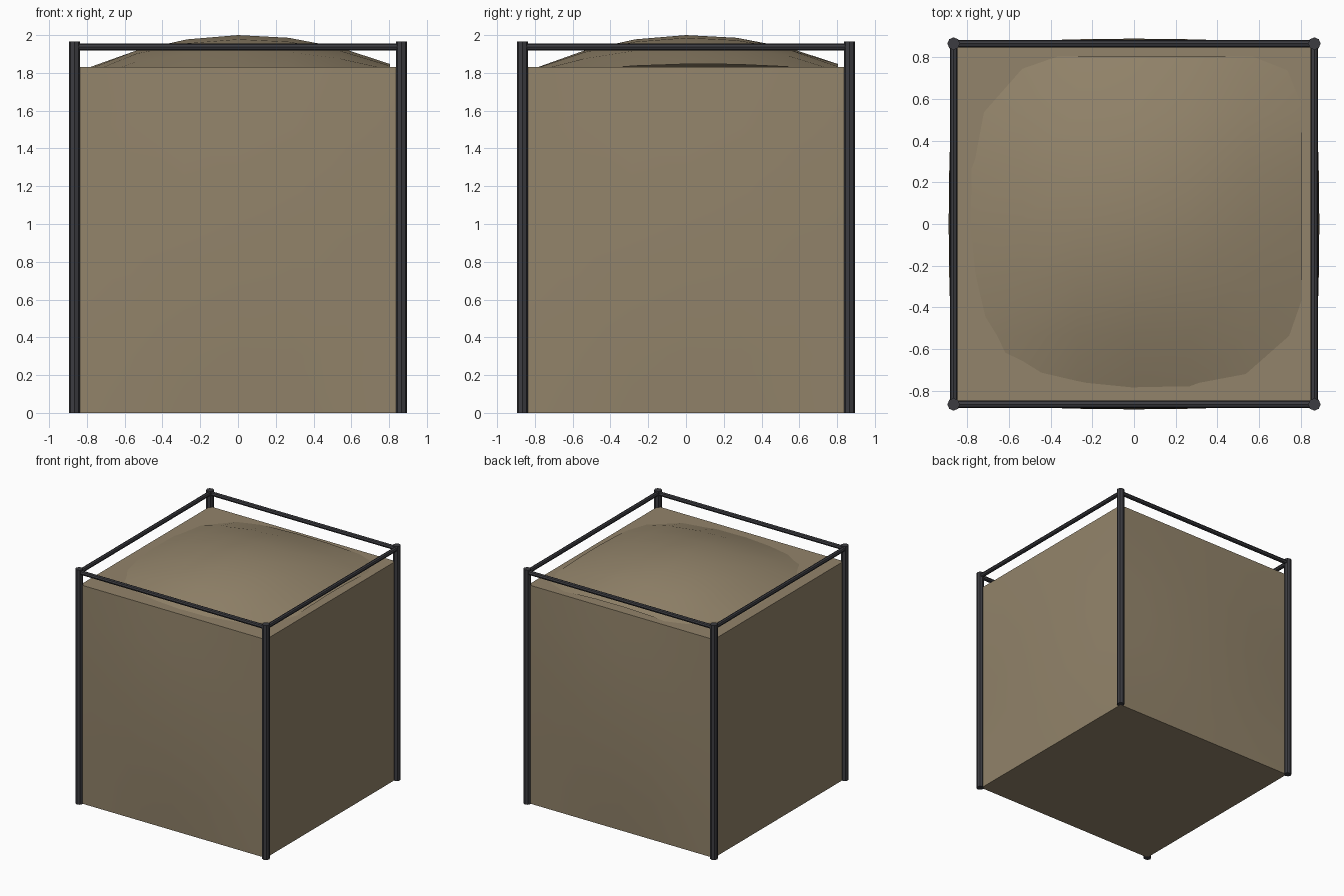
import bpy, bmesh, math
from mathutils import Matrix, Vector

old = bpy.data.objects.get("Cube")
if old:
    bpy.data.objects.remove(old, do_unlink=True)

HALF, TOP, POST = 0.86, 1.83, 0.866


def material(name, rgb):
    m = bpy.data.materials.new(name)
    m.use_nodes = True
    m.diffuse_color = (*rgb, 1)
    bsdf = m.node_tree.nodes["Principled BSDF"]
    bsdf.inputs["Base Color"].default_value = (*rgb, 1)
    bsdf.inputs["Roughness"].default_value = 0.8
    return m


tan = material("earth tan", (0.29, 0.23, 0.145))
dark = material("dark metal", (0.045, 0.045, 0.052))


def finish(name, bm, mat, angle):
    mesh = bpy.data.meshes.new(name)
    bm.to_mesh(mesh)
    bm.free()
    mesh.materials.append(mat)
    obj = bpy.data.objects.new(name, mesh)
    bpy.context.collection.objects.link(obj)
    bpy.ops.object.select_all(action='DESELECT')
    obj.select_set(True)
    bpy.context.view_layer.objects.active = obj
    bpy.ops.object.shade_smooth_by_angle(angle=math.radians(angle))
    return obj


def bar(name, start, end, radius):
    start, end = Vector(start), Vector(end)
    axis = end - start
    place = Matrix.Translation((start + end) / 2) @ axis.to_track_quat('Z', 'Y').to_matrix().to_4x4()
    bm = bmesh.new()
    bmesh.ops.create_cone(bm, cap_ends=True, segments=8, radius1=radius,
                          radius2=radius, depth=axis.length, matrix=place)
    finish(name, bm, dark, 30)


# Filled block whose four sides bulge slightly outwards
bm = bmesh.new()
bmesh.ops.create_cube(bm, size=2)
bmesh.ops.subdivide_edges(bm, edges=bm.edges[:], cuts=5, use_grid_fill=True)
for v in bm.verts:
    x, y, z = v.co
    lift = 0.03 * (1 - z * z)
    v.co = (x * HALF + (lift * (1 - y * y) * x if abs(x) > 0.99 else 0),
            y * HALF + (lift * (1 - x * x) * y if abs(y) > 0.99 else 0),
            (z + 1) * TOP / 2)
finish("filled_block", bm, tan, 40)

# Uneven heap rising through the flat top
bm = bmesh.new()
bmesh.ops.create_grid(bm, x_segments=6, y_segments=6, size=1)
for v in bm.verts:
    x, y, _ = v.co
    dome = 0.165 * (1 - x * x) * (1 - y * y)
    uneven = 0.012 * (x + y) + 0.005 - 0.05 * (x * y) ** 2
    v.co = (x * 0.805, y * 0.805, TOP + dome + uneven)
finish("heaped_top", bm, tan, 60)

# Corner posts and the rails joining them
corners = [("front_right", -1, -1), ("front_left", 1, -1),
           ("back_left", 1, 1), ("back_right", -1, 1)]
rails = ["front_rail", "left_rail", "back_rail", "right_rail"]
for i, (name, x, y) in enumerate(corners):
    _, nx, ny = corners[(i + 1) % 4]
    bar(name + "_post", (x * POST, y * POST, 0), (x * POST, y * POST, 1.965), 0.03)
    bar(rails[i], (x * POST, y * POST, 1.937), (nx * POST, ny * POST, 1.937), 0.018)
